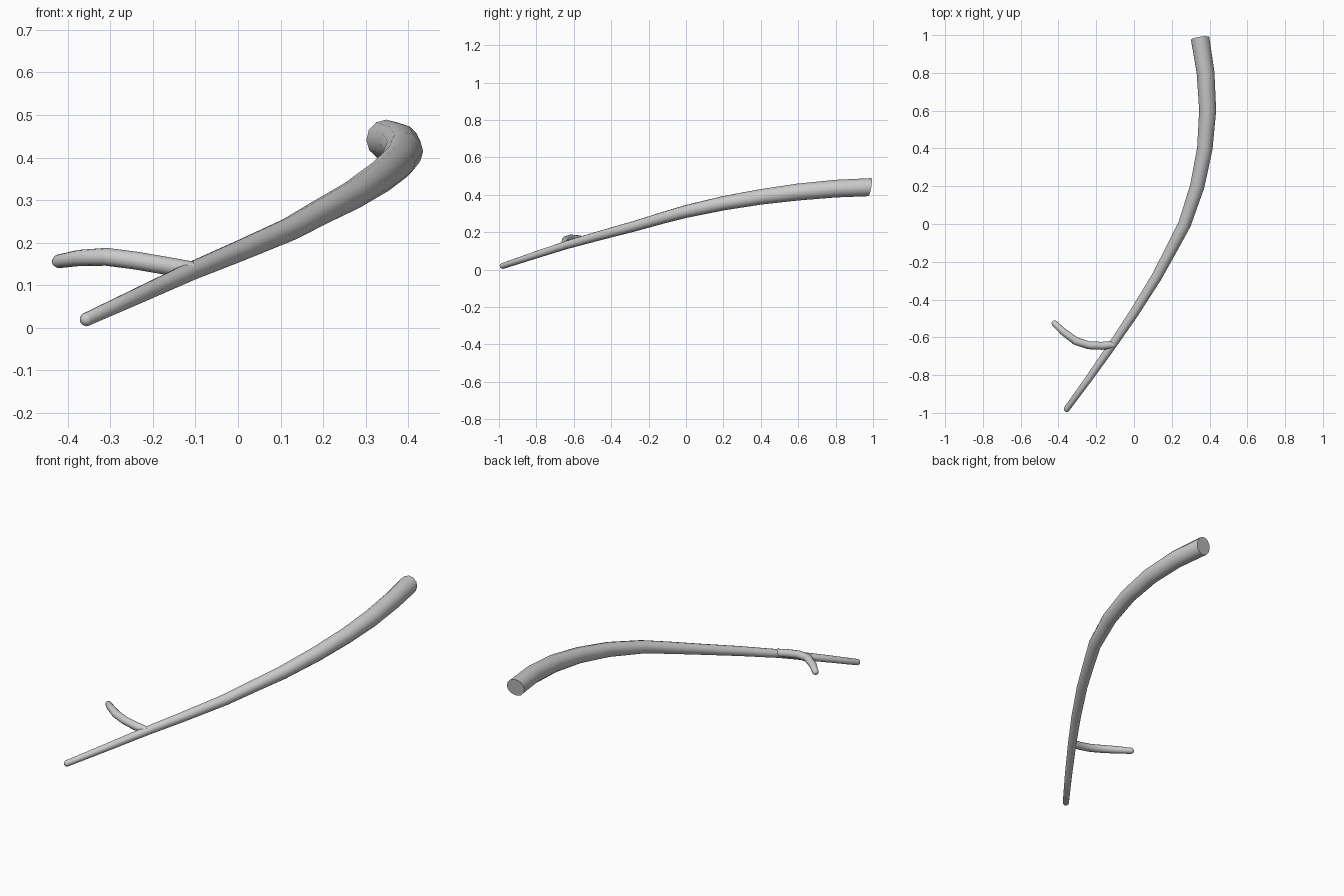
import bpy, bmesh, math
from mathutils import Vector

if "Cube" in bpy.data.objects:
    bpy.data.objects.remove(bpy.data.objects["Cube"])

SIDES = 12


def tube(name, path, end_normal=None):
    """Tapered tube through (x, y, z, radius) points; the first end is rounded, the last is cut flat."""
    pts = [Vector(p[:3]) for p in path]
    radii = [p[3] for p in path]
    # small extra ring rounds off the tip
    out = (pts[0] - pts[1]).normalized()
    pts.insert(0, pts[0] + out * radii[0] * 0.6)
    radii.insert(0, radii[0] * 0.65)
    bm = bmesh.new()
    rings = []
    for i, (p, r) in enumerate(zip(pts, radii)):
        t = (pts[min(i + 1, len(pts) - 1)] - pts[max(i - 1, 0)]).normalized()
        if end_normal and i == len(pts) - 1:
            t = Vector(end_normal).normalized()
        side = t.cross(Vector((0, 0, 1))).normalized()
        up = side.cross(t)
        rings.append([bm.verts.new(p + r * (side * math.cos(a) + up * math.sin(a)))
                      for a in (2 * math.pi * k / SIDES for k in range(SIDES))])
    for a, b in zip(rings, rings[1:]):
        for k in range(SIDES):
            n = (k + 1) % SIDES
            bm.faces.new((a[k], a[n], b[n], b[k]))
    # rounded tip and flat cut end
    tip = bm.verts.new(pts[0] + out * radii[0] * 0.3)
    for k in range(SIDES):
        bm.faces.new((tip, rings[0][(k + 1) % SIDES], rings[0][k]))
    bm.faces.new(rings[-1])
    bmesh.ops.recalc_face_normals(bm, faces=bm.faces)
    mesh = bpy.data.meshes.new(name)
    bm.to_mesh(mesh)
    bm.free()
    obj = bpy.data.objects.new(name, mesh)
    bpy.context.collection.objects.link(obj)
    bpy.ops.object.select_all(action='DESELECT')
    obj.select_set(True)
    bpy.context.view_layer.objects.active = obj
    bpy.ops.object.shade_smooth_by_angle(angle=math.radians(50))
    return obj


# Main branch, thin tip to thick cut end
tube("main_branch", [
    (-0.358, -0.982, 0.019, 0.016),
    (-0.24, -0.82, 0.073, 0.019),
    (-0.11, -0.635, 0.133, 0.022),
    (0.0, -0.472, 0.179, 0.025),
    (0.12, -0.28, 0.231, 0.028),
    (0.20, -0.13, 0.275, 0.031),
    (0.268, 0.0, 0.311, 0.034),
    (0.335, 0.2, 0.355, 0.038),
    (0.375, 0.4, 0.389, 0.041),
    (0.390, 0.6, 0.415, 0.045),
    (0.379, 0.8, 0.433, 0.047),
    (0.350, 0.983, 0.441, 0.049),
], end_normal=(-0.15, 0.95, -0.17))

# Side twig, its wide end buried in the main branch
tube("side_twig", [
    (-0.423, -0.524, 0.156, 0.016),
    (-0.375, -0.570, 0.164, 0.019),
    (-0.310, -0.619, 0.167, 0.021),
    (-0.240, -0.642, 0.158, 0.021),
    (-0.170, -0.645, 0.146, 0.021),
    (-0.108, -0.638, 0.136, 0.020),
])
